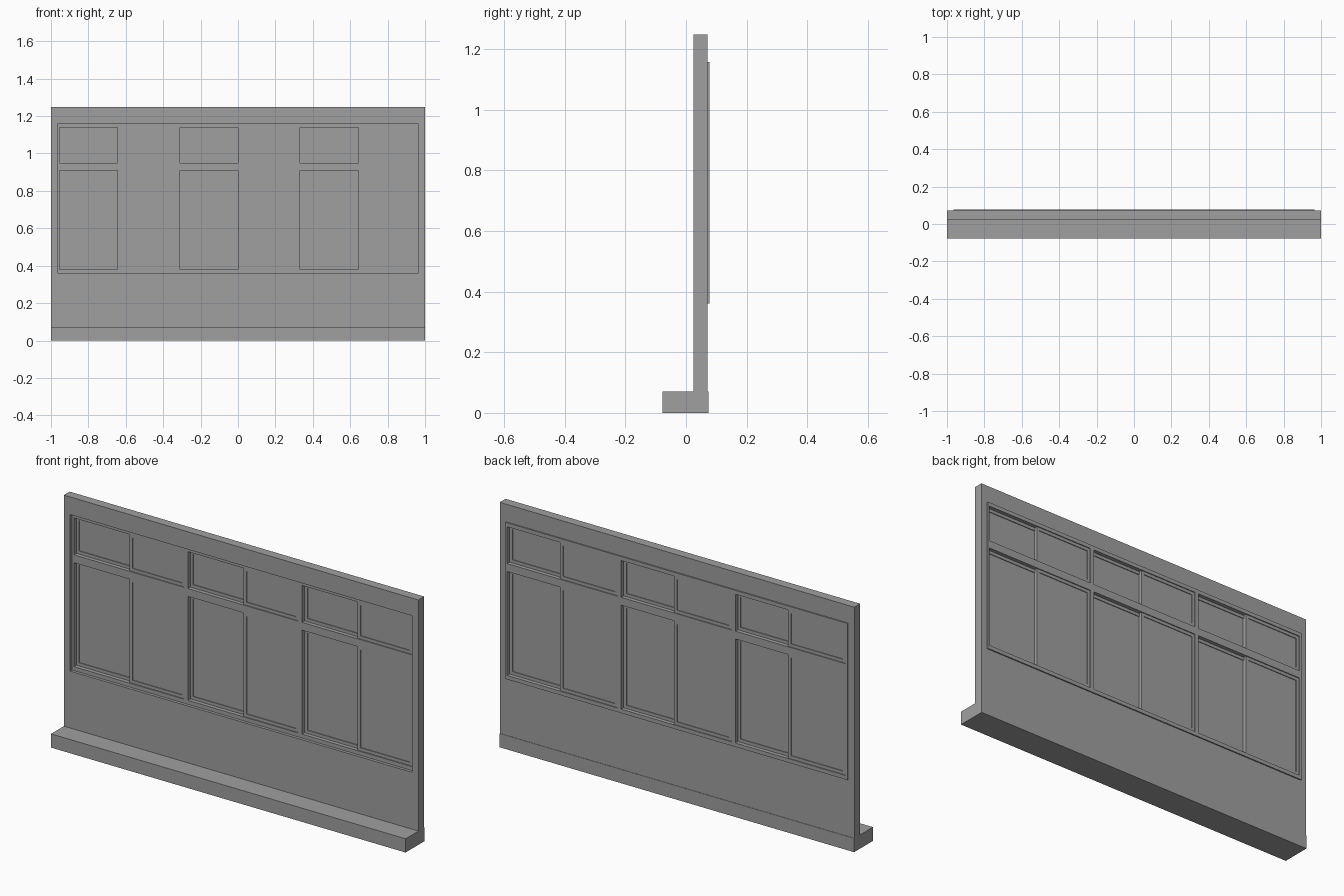
import bpy, bmesh

cube = bpy.data.objects.get("Cube")
if cube:
    bpy.data.objects.remove(cube, do_unlink=True)

grey = bpy.data.materials.new("plain_grey")
grey.use_nodes = True
grey.diffuse_color = (0.35, 0.35, 0.35, 1)
grey.node_tree.nodes["Principled BSDF"].inputs["Base Color"].default_value = (0.35, 0.35, 0.35, 1)


def finish(name, bm):
    bmesh.ops.recalc_face_normals(bm, faces=bm.faces[:])
    mesh = bpy.data.meshes.new(name)
    bm.to_mesh(mesh)
    bm.free()
    mesh.materials.append(grey)
    obj = bpy.data.objects.new(name, mesh)
    bpy.context.collection.objects.link(obj)
    return obj


def box(name, x0, x1, y0, y1, z0, z1):
    bm = bmesh.new()
    bmesh.ops.create_cube(bm, size=1)
    for v in bm.verts:
        v.co = (x1 if v.co.x > 0 else x0,
                y1 if v.co.y > 0 else y0,
                z1 if v.co.z > 0 else z0)
    return finish(name, bm)


def ring(name, outer, inner, y0, y1):
    """Rectangular frame between two (x0, x1, z0, z1) rectangles."""
    bm = bmesh.new()

    def loop(rect, y):
        x0, x1, z0, z1 = rect
        return [bm.verts.new((x, y, z)) for x, z in ((x0, z0), (x1, z0), (x1, z1), (x0, z1))]

    loops = [loop(outer, y0), loop(outer, y1), loop(inner, y1), loop(inner, y0)]
    for a, b in zip(loops, loops[1:] + loops[:1]):
        for i in range(4):
            j = (i + 1) % 4
            bm.faces.new((a[i], a[j], b[j], b[i]))
    return finish(name, bm)


def inset(rect, dx, dz):
    x0, x1, z0, z1 = rect
    return (x0 + dx, x1 - dx, z0 + dz, z1 - dz)


def sash(name, rect, y0, y1):
    """Thin stiles and rails around a slightly recessed pane."""
    hole = inset(rect, 0.016, 0.016)
    ring(name + "_sash", rect, hole, y0, y1)
    x0, x1, z0, z1 = hole
    box(name + "_pane", x0, x1, y0 + 0.004, y1 - 0.004, z0, z1)


# Wall with one wide opening, standing on a projecting plinth
HALF, LOW, HIGH = 0.965, 0.36, 1.158
ring("wall", (-1, 1, 0.07, 1.248), (-HALF, HALF, LOW, HIGH), 0.025, 0.0715)
box("plinth", -1, 1, -0.078, 0.0735, 0, 0.07)

# Three bays, each with a tall lower window and a short upper one
pitch = 2 * HALF / 3
TRANSOM = 0.93
for i, bay in enumerate(("first", "middle", "last")):
    x0 = -HALF + i * pitch
    mid = x0 + pitch / 2
    for row, z0, z1 in (("lower", LOW, TRANSOM), ("upper", TRANSOM, HIGH)):
        outer = (x0, x0 + pitch, z0, z1)
        hole = inset(outer, 0.011, 0.02)
        ring(f"{bay}_{row}_frame", outer, hole, 0.04, 0.078)
        # Sliding pair: the rear sash laps behind the front one
        a, b, low, high = hole
        sash(f"{bay}_{row}_rear", (a, mid + 0.016, low, high), 0.06, 0.073)
        sash(f"{bay}_{row}_front", (mid, b, low, high), 0.045, 0.058)
